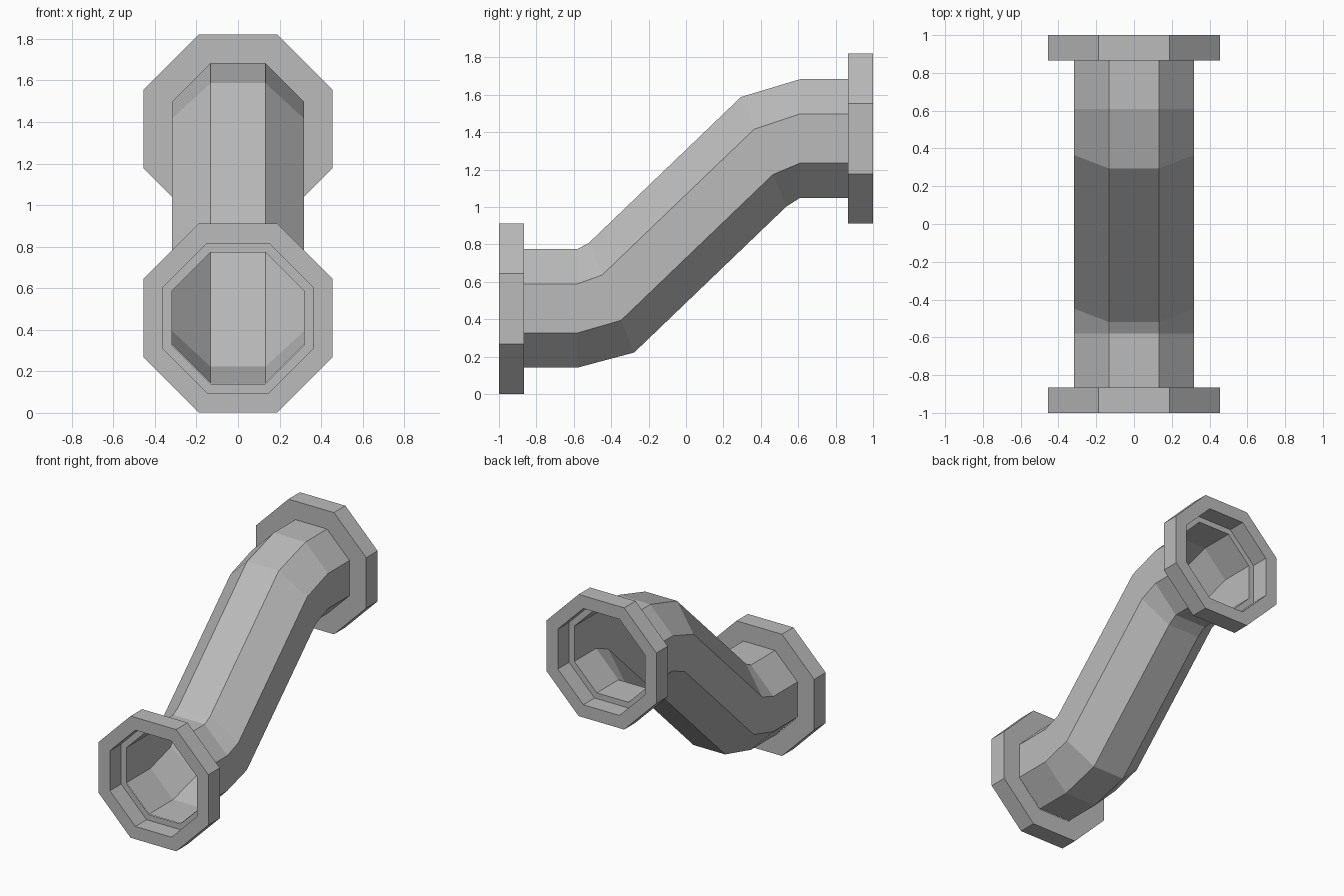
import bpy
import bmesh
from math import cos, sin, pi, radians
from mathutils import Vector

cube = bpy.data.objects.get("Cube")
if cube:
    bpy.data.objects.remove(cube, do_unlink=True)

metal = bpy.data.materials.new("grey metal")
metal.use_nodes = True
grey = (0.5, 0.5, 0.5, 1)
metal.diffuse_color = grey
metal.node_tree.nodes["Principled BSDF"].inputs["Base Color"].default_value = grey

SIDES = 8


def ring(bm, y, z, apothem, tilt=0):
    """Octagon with flat sides up and down, leaning by tilt degrees."""
    r = apothem / cos(pi / SIDES)
    lean = radians(tilt)
    verts = []
    for i in range(SIDES):
        a = 2 * pi * (i + 0.5) / SIDES
        h = r * sin(a)
        verts.append(bm.verts.new(Vector((r * cos(a), y - h * sin(lean), z + h * cos(lean)))))
    return verts


def loft(name, sections, closed=False, recalc=False):
    """Bridge consecutive octagons into a flat-faced tube."""
    bm = bmesh.new()
    rings = [ring(bm, *s) for s in sections]
    pairs = list(zip(rings, rings[1:]))
    if closed:
        pairs.append((rings[-1], rings[0]))
    for a, b in pairs:
        for i in range(SIDES):
            j = (i + 1) % SIDES
            bm.faces.new((a[i], b[i], b[j], a[j]))
    bmesh.ops.recalc_face_normals(bm, faces=bm.faces)
    mesh = bpy.data.meshes.new(name)
    bm.to_mesh(mesh)
    bm.free()
    mesh.materials.append(metal)
    obj = bpy.data.objects.new(name, mesh)
    bpy.context.collection.objects.link(obj)
    return obj


# Thin-walled pipe with two mitred bends
PIPE = 0.317
loft("bent_pipe", [
    (-0.865, 0.458, PIPE),
    (-0.58, 0.458, PIPE),
    (-0.398, 0.515, PIPE, 22.5),
    (0.415, 1.295, PIPE, 22.5),
    (0.61, 1.366, PIPE),
    (0.865, 1.366, PIPE),
])


# Recessed end flanges: outer rim, front lip, socket wall, back plate
def flange(name, side, z):
    face, back = side, side * 0.865
    loft(name, [
        (back, z, PIPE),
        (back, z, 0.455),
        (face, z, 0.455),
        (face, z, 0.36),
        (back + side * 0.002, z, 0.36),
        (back + side * 0.002, z, PIPE),
    ], closed=True)


flange("front_flange", -1, 0.456)
flange("back_flange", 1, 1.366)
